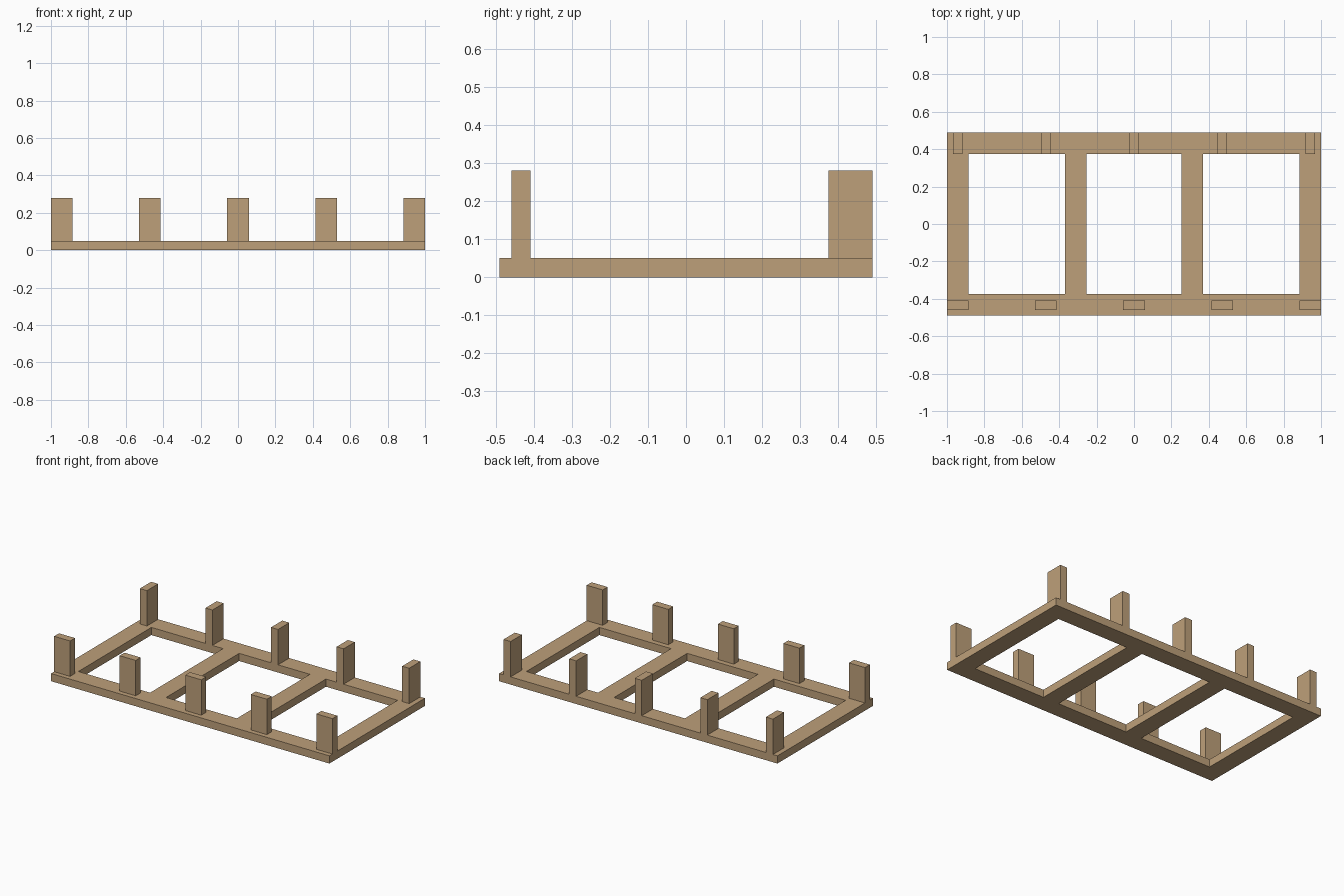
import bpy, bmesh
from mathutils import Matrix, Vector

cube = bpy.data.objects.get("Cube")
if cube:
    bpy.data.objects.remove(cube, do_unlink=True)

wood = bpy.data.materials.new("light_wood")
wood.use_nodes = True
colour = (0.515, 0.352, 0.195, 1)
wood.diffuse_color = colour
bsdf = wood.node_tree.nodes["Principled BSDF"]
bsdf.inputs["Base Color"].default_value = colour
bsdf.inputs["Roughness"].default_value = 0.8

HALF_X, HALF_Y = 1.0, 0.49
BOARD_W, BOARD_T = 0.115, 0.05
POST_TOP = 0.28


def add_object(name, bm):
    bmesh.ops.recalc_face_normals(bm, faces=bm.faces[:])
    mesh = bpy.data.meshes.new(name)
    bm.to_mesh(mesh)
    bm.free()
    mesh.materials.append(wood)
    obj = bpy.data.objects.new(name, mesh)
    bpy.context.collection.objects.link(obj)
    return obj


def box(name, size, centre):
    bm = bmesh.new()
    bmesh.ops.create_cube(bm, size=1, matrix=Matrix.Diagonal((*size, 1)))
    add_object(name, bm).location = centre


# Flat base frame: boards around the edge plus two cross boards, in one piece
cross = 0.312
w = BOARD_W / 2
xs = [-HALF_X, -HALF_X + BOARD_W, -cross - w, -cross + w,
      cross - w, cross + w, HALF_X - BOARD_W, HALF_X]
ys = [-HALF_Y, -HALF_Y + BOARD_W, HALF_Y - BOARD_W, HALF_Y]
bm = bmesh.new()
grid = [[bm.verts.new((x, y, 0)) for y in ys] for x in xs]
for i in range(len(xs) - 1):
    for j in range(len(ys) - 1):
        if j == 1 and i % 2:
            continue  # opening between boards
        bm.faces.new((grid[i][j], grid[i + 1][j], grid[i + 1][j + 1], grid[i][j + 1]))
extruded = bmesh.ops.extrude_face_region(bm, geom=bm.faces[:], use_keep_orig=True)
top = [g for g in extruded["geom"] if isinstance(g, bmesh.types.BMVert)]
bmesh.ops.translate(bm, verts=top, vec=Vector((0, 0, BOARD_T)))
add_object("base_frame", bm)

# Upright posts: wide side forward at the front, turned a quarter at the back
post_h = POST_TOP - BOARD_T
post_z = BOARD_T + post_h / 2
spacing = (HALF_X - w) / 2
for n in range(5):
    x = (n - 2) * spacing
    box(f"front_post_{n + 1}", (BOARD_W, 0.05, post_h), (x, -0.434, post_z))
    box(f"back_post_{n + 1}", (0.05, BOARD_W, post_h), (x, HALF_Y - w, post_z))
